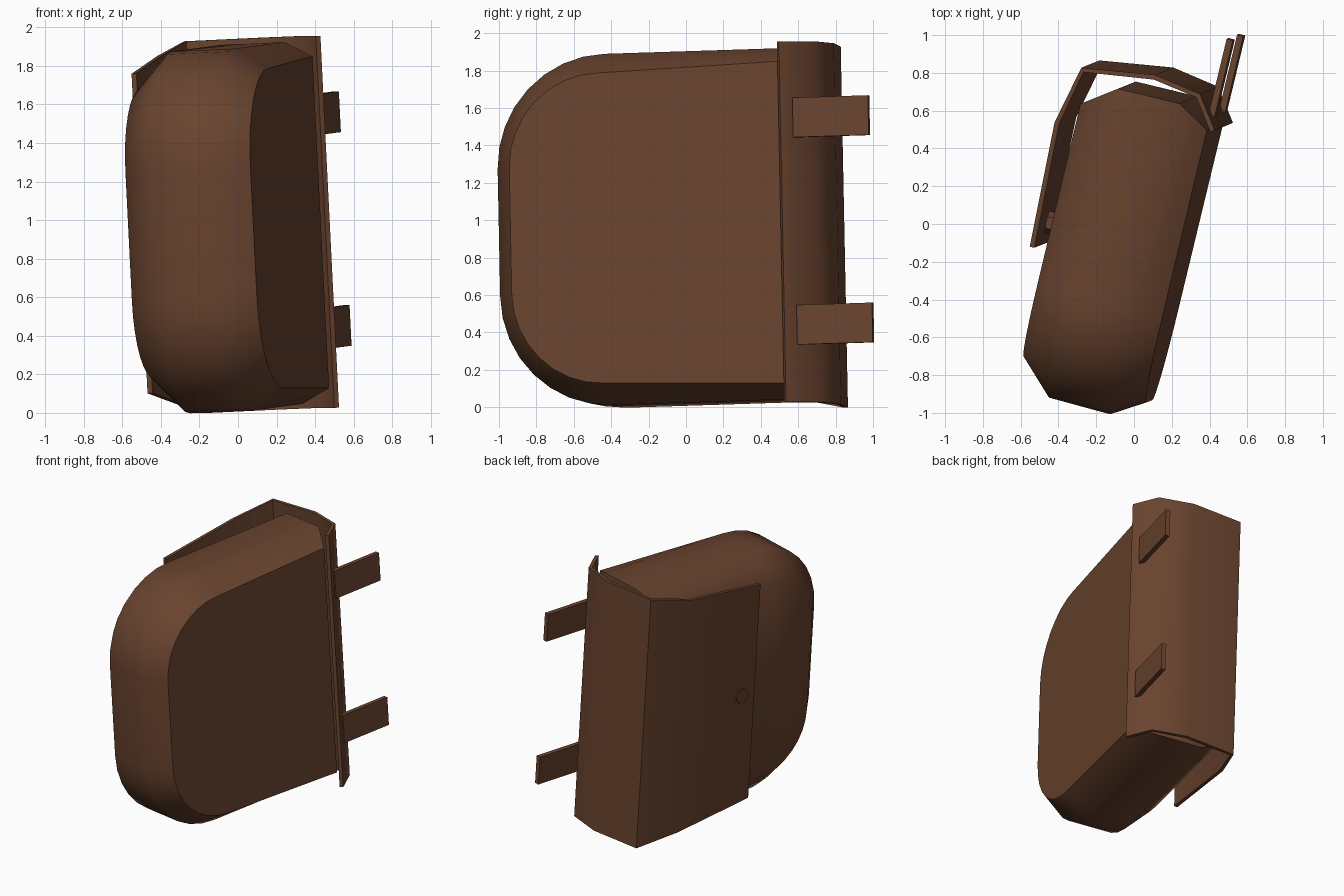
import bpy, bmesh, math
from mathutils import Matrix, Vector

if "Cube" in bpy.data.objects:
    bpy.data.objects.remove(bpy.data.objects["Cube"], do_unlink=True)

# One leather colour for every part
leather = bpy.data.materials.new("brown_leather")
leather.use_nodes = True
colour = (0.142, 0.057, 0.028, 1)
leather.diffuse_color = colour
leather.node_tree.nodes["Principled BSDF"].inputs["Base Color"].default_value = colour

# Leaning frame shared by all parts: x thickness, y length, z height
up = Vector((-0.05, -0.02, 1)).normalized()
along = Vector((0.233, 0.972, 0.03)).normalized()
across = along.cross(up).normalized()
along = up.cross(across)
FRAME = Matrix((across, along, up)).transposed().to_4x4()
FRAME.translation = (0, 0, 1)
MID = -0.042  # middle of the height


def add_part(name, bm, angle, thickness=0):
    """Turn a bmesh into a named object in the leaning frame."""
    mesh = bpy.data.meshes.new(name)
    bm.to_mesh(mesh)
    bm.free()
    mesh.materials.append(leather)
    obj = bpy.data.objects.new(name, mesh)
    bpy.context.collection.objects.link(obj)
    obj.matrix_world = FRAME
    bpy.ops.object.select_all(action='DESELECT')
    obj.select_set(True)
    bpy.context.view_layer.objects.active = obj
    if thickness:
        solid = obj.modifiers.new("leather_thickness", 'SOLIDIFY')
        solid.thickness = thickness
        solid.offset = -1
        bpy.ops.object.modifier_apply(modifier=solid.name)
    bpy.ops.object.shade_smooth_by_angle(angle=math.radians(angle))


# Pouch body: outlines with two round front corners, lofted across the thickness
def outline(bm, x, radius, back, half, back_half):
    steps = 8
    pts = [(back, back_half)]
    for i in range(steps + 1):
        t = math.pi / 2 * (1 + i / steps)
        pts.append((-0.4 + radius * math.cos(t), half - radius + radius * math.sin(t)))
    pts += [(y, -z) for y, z in reversed(pts)]
    return [bm.verts.new((x, y, MID + z)) for y, z in pts]


bm = bmesh.new()
layers = [(0.296, 0.495, 0.6, 0.83, 0.862), (0.125, 0.6, 0.705, 0.94, 0.94),
          (-0.21, 0.59, 0.705, 0.94, 0.94), (-0.392, 0.41, 0.575, 0.75, 0.78)]
rings = [outline(bm, *layer) for layer in layers]
for a, b in zip(rings, rings[1:]):
    for i in range(len(a)):
        j = (i + 1) % len(a)
        bm.faces.new((a[i], a[j], b[j], b[i]))
bm.faces.new(rings[0])
bm.faces.new(rings[-1])
bmesh.ops.recalc_face_normals(bm, faces=bm.faces)
add_part("pouch_body", bm, 50)

# Flap wrapped around the back: (thickness, length, half height)
bm = bmesh.new()
path = [(-0.475, -0.222, 0.83), (-0.497, 0.452, 0.902), (-0.424, 0.768, 0.966),
        (-0.035, 0.823, 0.966), (0.22, 0.78, 0.966), (0.341, 0.612, 0.966)]
cols = [[bm.verts.new((x, y, MID + s * h)) for s in (-1, 1)] for x, y, h in path]
for (a0, a1), (b0, b1) in zip(cols, cols[1:]):
    bm.faces.new((a0, a1, b1, b0))
add_part("flap", bm, 50, thickness=0.026)

# Two straps behind the flap
for name, z in (("upper_strap", 0.516), ("lower_strap", -0.594)):
    bm = bmesh.new()
    bmesh.ops.create_cube(bm, size=1, matrix=Matrix.Translation((0.293, 0.88, z))
                          @ Matrix.Diagonal((0.034, 0.415, 0.212, 1)))
    add_part(name, bm, 30)

# Six-sided stud joining the flap to the body
bm = bmesh.new()
bmesh.ops.create_cone(bm, cap_ends=True, segments=6, radius1=0.06, radius2=0.06, depth=0.07,
                      matrix=Matrix.Translation((-0.453, -0.1, MID))
                      @ Matrix.Rotation(math.pi / 2, 4, 'Y'))
add_part("flap_stud", bm, 30)
